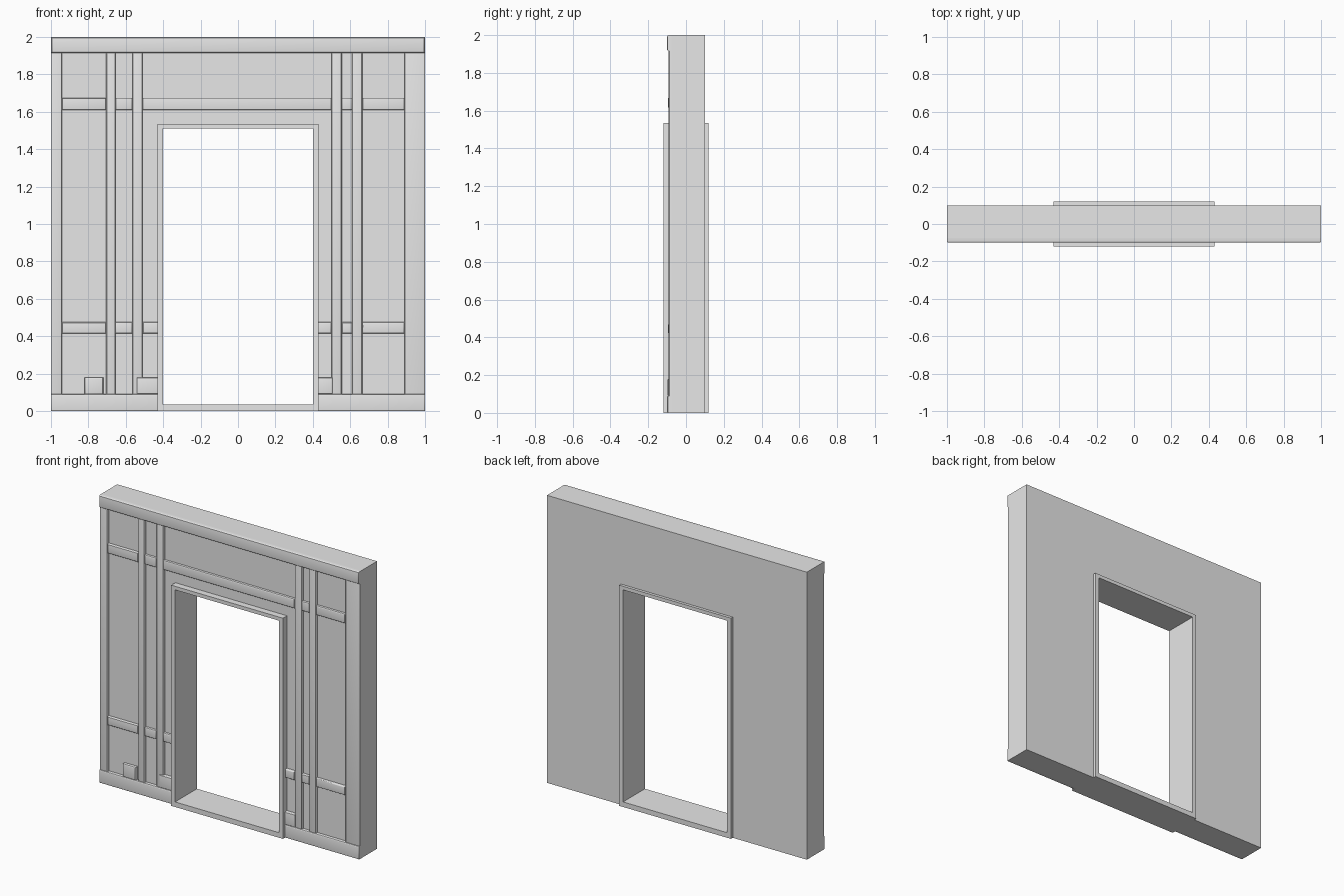
import bpy
import bmesh

cube = bpy.data.objects.get("Cube")
if cube:
    bpy.data.objects.remove(cube, do_unlink=True)

grey = bpy.data.materials.new("plain_grey")
grey.use_nodes = True
grey.diffuse_color = (0.8, 0.8, 0.8, 1)
grey.node_tree.nodes["Principled BSDF"].inputs["Base Color"].default_value = (0.8, 0.8, 0.8, 1)

BACK = 0.1        # rear wall plane
PANEL = -0.075    # recessed panel plane
STRIP = -0.092    # face of the posts and strips
BAR = -0.094      # face of the cross bars
BAND = -0.1       # face of the top and bottom bands


def finish(name, bm, bevel=0):
    bmesh.ops.recalc_face_normals(bm, faces=bm.faces)
    mesh = bpy.data.meshes.new(name)
    bm.to_mesh(mesh)
    bm.free()
    mesh.materials.append(grey)
    ob = bpy.data.objects.new(name, mesh)
    bpy.context.collection.objects.link(ob)
    if bevel:
        bpy.ops.object.select_all(action='DESELECT')
        ob.select_set(True)
        bpy.context.view_layer.objects.active = ob
        bpy.ops.object.shade_smooth_by_angle()
    return ob


def trim(name, x0, x1, z0, z1, front, bevel=0.007):
    """Box fixed on the panel, with its front edges rounded."""
    bm = bmesh.new()
    bmesh.ops.create_cube(bm, size=1)
    rear = PANEL + 0.01
    for v in bm.verts:
        v.co.x = x1 if v.co.x > 0 else x0
        v.co.y = rear if v.co.y > 0 else front
        v.co.z = z1 if v.co.z > 0 else z0
    edges = [e for e in bm.edges if all(v.co.y < rear - 0.001 for v in e.verts)]
    bmesh.ops.bevel(bm, geom=edges, offset=bevel, segments=3, profile=0.5,
                    affect='EDGES')
    return finish(name, bm, bevel)


def extrude(bm, faces, depth):
    ret = bmesh.ops.extrude_face_region(bm, geom=faces)
    verts = [g for g in ret["geom"] if isinstance(g, bmesh.types.BMVert)]
    bmesh.ops.translate(bm, verts=verts, vec=(0, depth, 0))


# Wall slab with the doorway left open
bm = bmesh.new()
outline = [(-1, 0), (-0.415, 0), (-0.415, 1.52), (0.415, 1.52),
           (0.415, 0), (1, 0), (1, 2), (-1, 2)]
slab = bm.faces.new([bm.verts.new((x, PANEL, z)) for x, z in outline])
extrude(bm, [slab], BACK - PANEL)
finish("wall", bm)

# Door frame: mitred ring running through the wall
bm = bmesh.new()
outer = [bm.verts.new((x, -0.12, z)) for x, z in
         ((-0.43, 0), (0.43, 0), (0.43, 1.535), (-0.43, 1.535))]
inner = [bm.verts.new((x, -0.12, z)) for x, z in
         ((-0.4, 0.035), (0.4, 0.035), (0.4, 1.51), (-0.4, 1.51))]
ring = []
for i in range(4):
    j = (i + 1) % 4
    ring.append(bm.faces.new((outer[i], outer[j], inner[j], inner[i])))
extrude(bm, ring, 0.24)
finish("door_frame", bm)

# Top and bottom bands
LOW, HIGH = 0.09, 1.915
trim("top_band", -1, 1, HIGH, 2, BAND, 0.01)
trim("base_band_right", -1, -0.42, 0, LOW, BAND)
trim("base_band_left", 0.42, 1, 0, LOW, BAND)

# Upright posts and strips
uprights = [(-1, -0.94), (-0.705, -0.655), (-0.565, -0.51),
            (0.5, 0.555), (0.61, 0.665), (0.89, 1)]
for i, (x0, x1) in enumerate(uprights):
    kind = "post" if i in (0, 5) else "strip"
    trim(f"upright_{kind}_{i + 1}", x0, x1, LOW - 0.005, HIGH + 0.005, STRIP)

# Cross bars fill each gap between uprights
for i in range(5):
    x0, x1 = uprights[i][1], uprights[i + 1][0]
    trim(f"upper_bar_{i + 1}", x0, x1, 1.61, 1.675, BAR)
    if i == 2:
        trim("lower_bar_door_right", x0, -0.42, 0.415, 0.475, BAR)
        trim("lower_bar_door_left", 0.42, x1, 0.415, 0.475, BAR)
    else:
        trim(f"lower_bar_{i + 1}", x0, x1, 0.415, 0.475, BAR)

# Small blocks standing on the base band
for i, (x0, x1) in enumerate([(-0.82, -0.72), (-0.54, -0.42), (0.42, 0.505)]):
    trim(f"base_block_{i + 1}", x0, x1, LOW, 0.18, -0.098)
